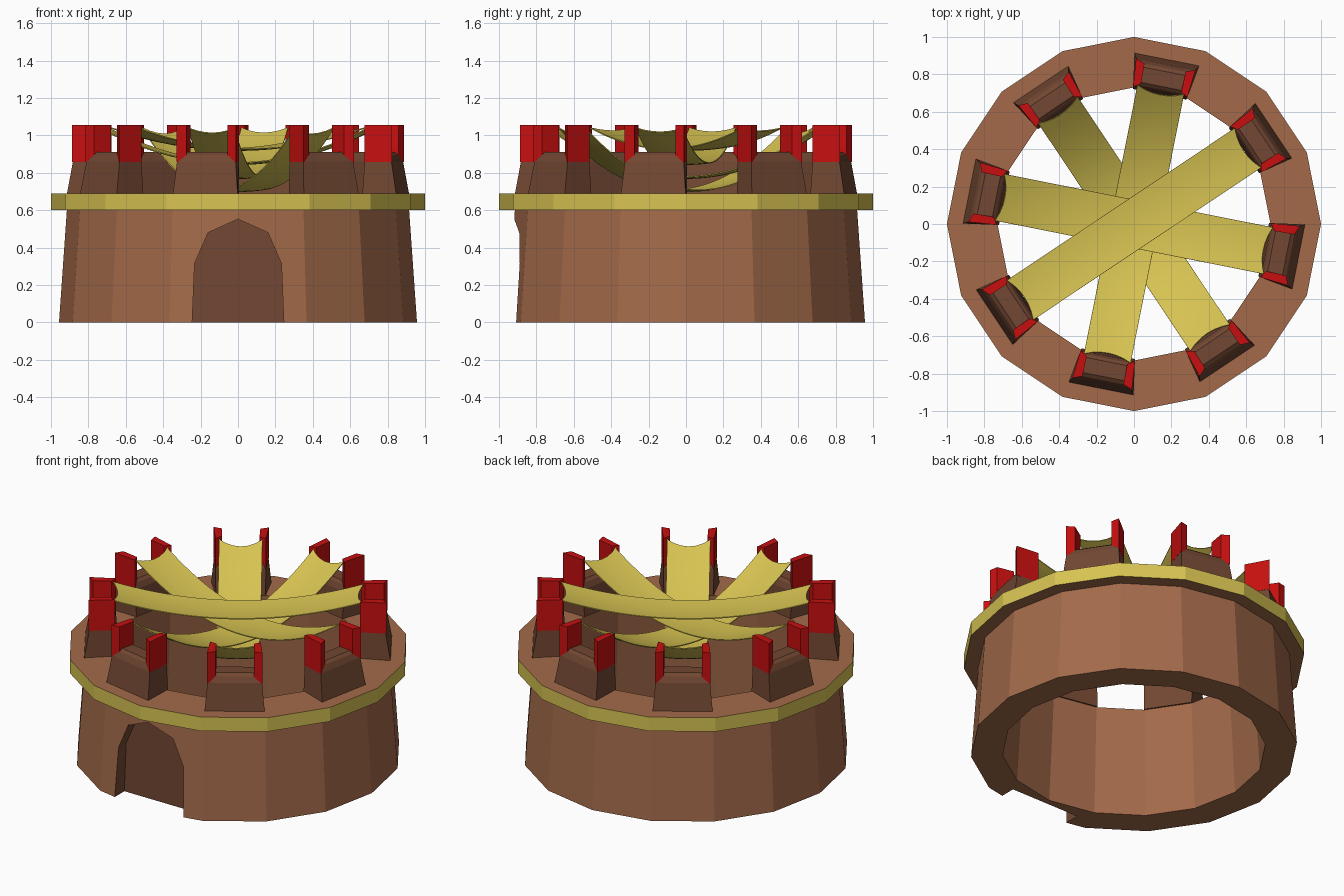
import bpy, bmesh, math
from mathutils import Matrix

if "Cube" in bpy.data.objects:
    bpy.data.objects.remove(bpy.data.objects["Cube"])


def material(name, rgb):
    lin = [((c / 255 + 0.055) / 1.055) ** 2.4 if c > 10 else c / 255 / 12.92 for c in rgb]
    m = bpy.data.materials.new(name)
    m.diffuse_color = (*lin, 1)
    m.use_nodes = True
    m.node_tree.nodes["Principled BSDF"].inputs["Base Color"].default_value = m.diffuse_color
    return m


BROWN = material("clay_brown", (163, 106, 74))
DARK = material("dark_brown", (114, 71, 50))
YELLOW = material("yellow", (215, 195, 82))
RED = material("red", (200, 15, 15))


def make(name, verts, faces, mats, angle=0.0):
    mesh = bpy.data.meshes.new(name)
    mesh.from_pydata(verts, [], faces)
    bm = bmesh.new()
    bm.from_mesh(mesh)
    bmesh.ops.recalc_face_normals(bm, faces=bm.faces)
    bm.to_mesh(mesh)
    bm.free()
    for m in mats:
        mesh.materials.append(m)
    ob = bpy.data.objects.new(name, mesh)
    ob.matrix_world = Matrix.Rotation(angle, 4, 'Z')
    bpy.context.collection.objects.link(ob)
    return ob


def loft(rings):
    """Closed solid through rings of equal point count."""
    n = len(rings[0])
    verts = [p for r in rings for p in r]
    faces = [(k * n + i, k * n + (i + 1) % n, (k + 1) * n + (i + 1) % n, (k + 1) * n + i)
             for k in range(len(rings) - 1) for i in range(n)]
    faces += [tuple(range(n)), tuple(range((len(rings) - 1) * n, len(rings) * n))]
    return verts, faces


# Sixteen-sided ring wall with its projecting rim
profile = [(.772, 0), (.957, 0), (.915, .6), (1, .6), (1, .69), (.73, .69)]
SIDES, P = 16, len(profile)
verts, faces = [], []
for s in range(SIDES):
    a = 2 * math.pi * s / SIDES
    verts += [(r * math.cos(a), r * math.sin(a), z) for r, z in profile]
    t = (s + 1) % SIDES
    faces += [(s * P + i, t * P + i, t * P + (i + 1) % P, s * P + (i + 1) % P) for i in range(P)]
wall = make("ring_wall", verts, faces, [BROWN, YELLOW, DARK])
for f in wall.data.polygons:
    if f.center.z > .61 and f.center.xy.length > .95:
        f.material_index = 1

# Arched doorway recess in the front
arch = [(-.247, -.1), (-.245, 0), (-.232, .315), (-.16, .48), (0, .552),
        (.16, .48), (.232, .315), (.245, 0), (.247, -.1)]
cutter = make("door_cutter", *loft([[(x, y, z) for x, z in arch] for y in (-1.2, -.81)]), [DARK])
cutter.hide_render = True
mod = wall.modifiers.new("door", 'BOOLEAN')
mod.operation = 'DIFFERENCE'
mod.solver = 'EXACT'
mod.material_mode = 'TRANSFER'
mod.object = cutter
bpy.context.view_layer.update()
cut = bpy.data.meshes.new_from_object(wall.evaluated_get(bpy.context.evaluated_depsgraph_get()))
wall.modifiers.clear()
wall.data = cut
bpy.data.objects.remove(cutter)

# Eight chamfered blocks, each with a pair of red posts
block = [(.69, .707, .897, .145, .176), (.86, .72, .868, .148, .160),
         (.895, .733, .852, .127, .136), (.91, .75, .832, .106, .112)]
rings = [[(ri, -wi, z), (ro, -wo, z), (ro, wo, z), (ri, wi, z)] for z, ri, ro, wi, wo in block]
for k in range(8):
    a = math.radians(33.75 + 45 * k)
    make("rim_block", *loft(rings), [DARK], a)
    for side in (-1, 1):
        foot = [(.718, .148), (.872, .162), (.852, .112), (.742, .110)]
        make("red_post", *loft([[(x, side * y, z) for x, y in foot] for z in (.858, 1.055)]), [RED], a)

# Four sagging straps between opposite blocks
N, M, HALF = 28, 6, .127
for deg, low in ((33.75, .92), (-11.25, .845), (78.75, .77), (123.75, .70)):
    verts, faces = [], []
    for i in range(N + 1):
        t = 2 * i / N - 1
        for j in range(M + 1):
            u = 2 * j / M - 1
            x = t * (.705 + .028 * u * u)
            verts.append((x, u * HALF, low + (1.032 - low) * (x / .733) ** 2 + .008 * u * u))
    for i in range(N):
        for j in range(M):
            q = i * (M + 1) + j
            faces.append((q, q + M + 1, q + M + 2, q + 1))
    strap = make("strap", verts, faces, [YELLOW], math.radians(deg))
    strap.data.shade_smooth()
    solid = strap.modifiers.new("thickness", 'SOLIDIFY')
    solid.thickness = .006
    solid.offset = 0
    bpy.ops.object.select_all(action='DESELECT')
    strap.select_set(True)
    bpy.context.view_layer.objects.active = strap
    bpy.ops.object.modifier_apply(modifier="thickness")
    bpy.ops.object.shade_smooth_by_angle(angle=math.radians(35))
